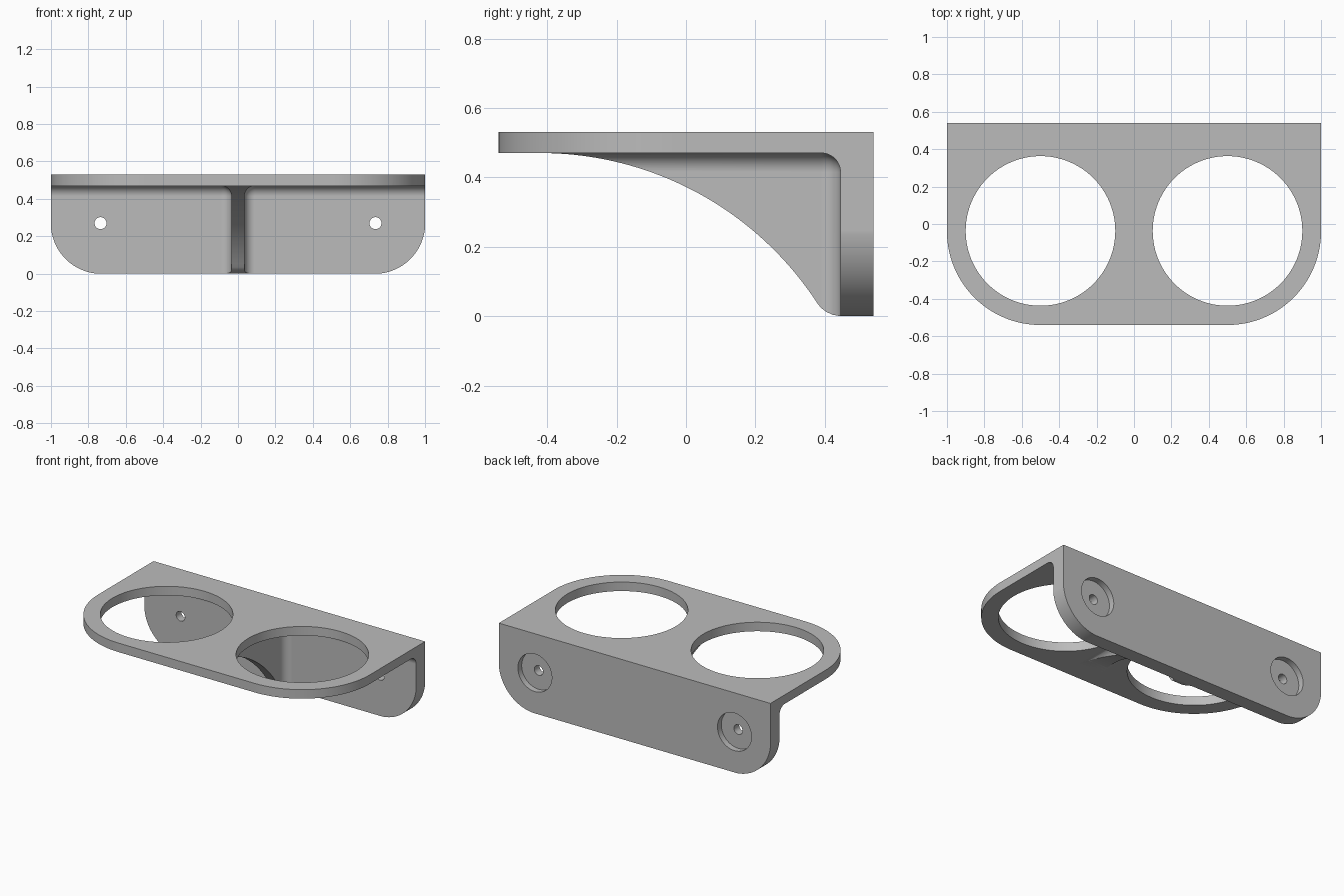
import bpy
import bmesh
from math import cos, sin, radians

old = bpy.data.objects.get("Cube")
if old:
    bpy.data.objects.remove(old, do_unlink=True)

WIDTH, BACK, TOP = 1.0, 0.54, 0.53      # half width, rear face, top face
SHELF_Z, WALL_Y = 0.47, 0.445           # shelf underside, wall front face
RIB, FILLET = 0.035, 0.055              # rib half thickness, inner fillet


def arc(cx, cy, r, start, end, steps=24):
    angles = [radians(start + (end - start) * i / steps) for i in range(steps + 1)]
    return [(cx + r * cos(a), cy + r * sin(a)) for a in angles]


def circle(cx, cy, r, steps=96):
    return arc(cx, cy, r, 0, 360, steps)[:-1]


def make_object(name, bm):
    bmesh.ops.recalc_face_normals(bm, faces=bm.faces)
    mesh = bpy.data.meshes.new(name)
    bm.to_mesh(mesh)
    bm.free()
    obj = bpy.data.objects.new(name, mesh)
    bpy.context.collection.objects.link(obj)
    return obj


def prism(name, outline, axis, low, high):
    """Extrude a 2D outline along the given axis."""
    place = {"X": lambda a, b, t: (t, a, b),
             "Y": lambda a, b, t: (a, t, b),
             "Z": lambda a, b, t: (a, b, t)}[axis]
    bm = bmesh.new()
    ends = [[bm.verts.new(place(a, b, t)) for a, b in outline] for t in (low, high)]
    bm.faces.new(ends[0])
    bm.faces.new(ends[1])
    for i in range(len(outline)):
        j = (i + 1) % len(outline)
        bm.faces.new((ends[0][i], ends[0][j], ends[1][j], ends[1][i]))
    return make_object(name, bm)


def cavity(side):
    """Space beside the rib, rounded where it meets rib, wall and shelf."""
    bm = bmesh.new()
    bmesh.ops.create_cube(bm, size=1)
    for v in bm.verts:
        inner = v.co.x * side < 0
        v.co = (side * (RIB if inner else 1.3),
                WALL_Y if v.co.y > 0 else -0.9,
                SHELF_Z if v.co.z > 0 else -0.4)

    def fixed(v):
        return (abs(v.co.x) < 0.1, v.co.y > 0, v.co.z > 0)

    edges = [e for e in bm.edges
             if sum(a and b for a, b in zip(*map(fixed, e.verts))) == 2]
    bmesh.ops.bevel(bm, geom=edges, offset=FILLET, offset_type='OFFSET',
                    segments=12, profile=0.5, affect='EDGES')
    return make_object("cavity_cutter", bm)


def combine(target, tool, operation):
    tool.hide_render = True
    mod = target.modifiers.new(operation.lower(), 'BOOLEAN')
    mod.operation, mod.object, mod.solver = operation, tool, 'EXACT'
    bpy.ops.object.select_all(action='DESELECT')
    target.select_set(True)
    bpy.context.view_layer.objects.active = target
    bpy.ops.object.modifier_apply(modifier=mod.name)
    bpy.data.objects.remove(tool, do_unlink=True)


# Side profile: shelf, wall and the curved brace between them
sweep = arc(-0.42, SHELF_Z - 0.953, 0.953, 90, 32.9, 40)
foot = [(0.39, 0.023), (0.405, 0.012), (0.422, 0.004), (WALL_Y, 0)]
side_profile = [(BACK, 0), (BACK, TOP), (-0.7, TOP), (-0.7, SHELF_Z)] + sweep + foot
bracket = prism("double_ring_bracket", side_profile, "X", -1.2, 1.2)

# Shelf outline with large round front corners
shelf = ([(WIDTH, 0.8), (-WIDTH, 0.8)] + arc(-0.5, -0.04, 0.5, 180, 270, 40)
         + arc(0.5, -0.04, 0.5, 270, 360, 40))
combine(bracket, prism("shelf_outline", shelf, "Z", -0.3, 0.9), 'INTERSECT')

# Hollow both sides of the central rib
for side in (-1, 1):
    combine(bracket, cavity(side), 'DIFFERENCE')

# Wall outline with rounded lower corners
wall = ([(1.001, 0.9), (-1.001, 0.9)] + arc(-0.73, 0.27, 0.271, 180, 270)
        + arc(0.73, 0.27, 0.271, 270, 360))
combine(bracket, prism("wall_outline", wall, "Y", -0.9, 0.9), 'INTERSECT')

# Ring openings, screw holes and rear counterbores
for side in (-1, 1):
    holes = [("ring_opening", circle(side * 0.5, -0.037, 0.4), "Z", 0.3, 0.8),
             ("counterbore", circle(side * 0.735, 0.27, 0.125, 64), "Y", 0.5, 0.7),
             ("screw_hole", circle(side * 0.735, 0.27, 0.032, 40), "Y", 0.3, 0.7)]
    for hole in holes:
        combine(bracket, prism(*hole), 'DIFFERENCE')

# Single grey material
grey = bpy.data.materials.new("plain_grey")
grey.use_nodes = True
colour = (0.5, 0.5, 0.5, 1)
grey.diffuse_color = colour
grey.node_tree.nodes["Principled BSDF"].inputs["Base Color"].default_value = colour
bracket.data.materials.clear()
bracket.data.materials.append(grey)
for face in bracket.data.polygons:
    face.material_index = 0

# Smooth curves, crisp edges, flat large faces
bpy.ops.object.select_all(action='DESELECT')
bracket.select_set(True)
bpy.context.view_layer.objects.active = bracket
bpy.ops.object.shade_smooth_by_angle(angle=radians(25))
weighted = bracket.modifiers.new("weighted_normals", 'WEIGHTED_NORMAL')
weighted.keep_sharp = True
weighted.weight = 100
